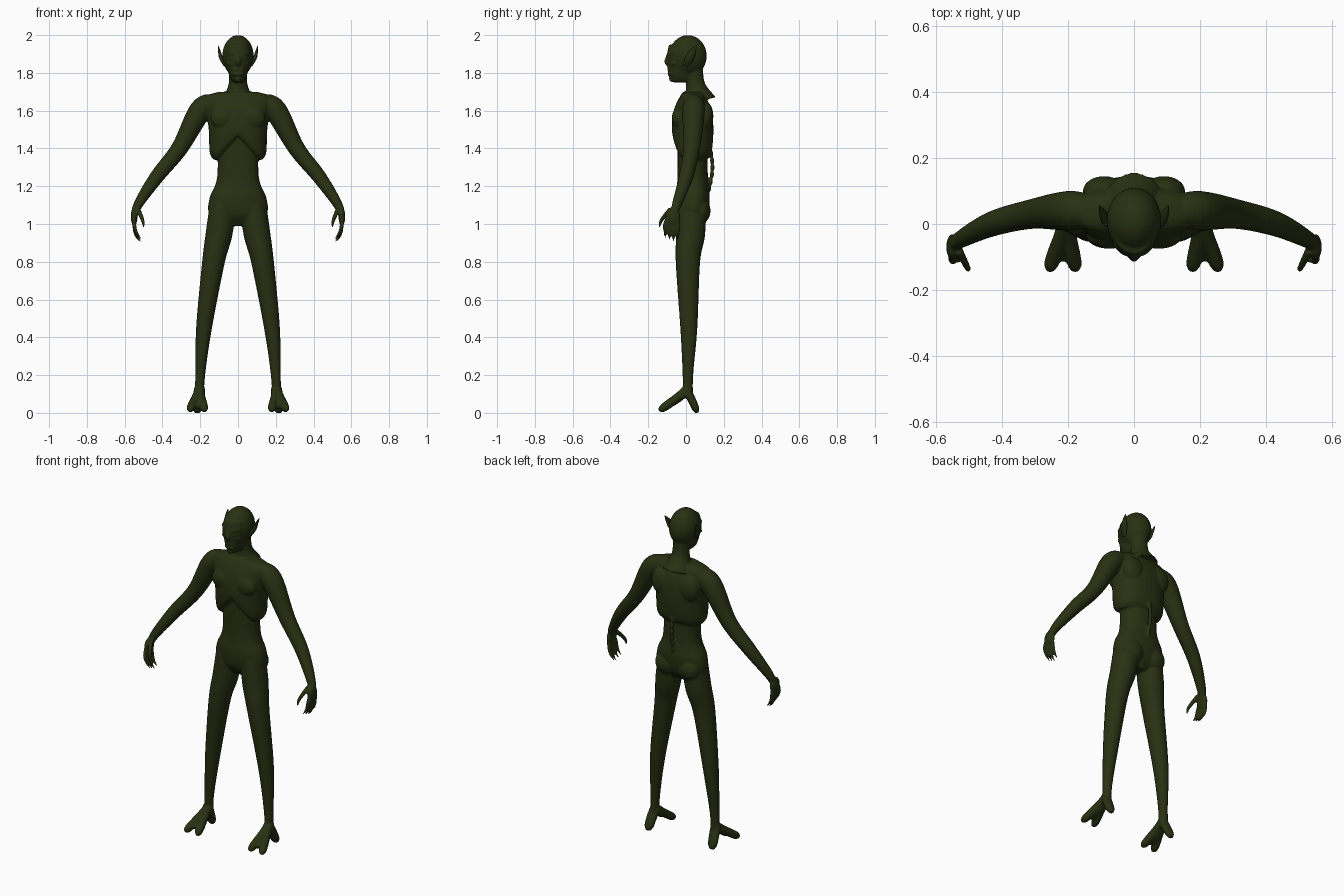
import bpy
import bmesh
import math
from mathutils import Vector, Matrix

default_cube = bpy.data.objects.get("Cube")
if default_cube:
    bpy.data.objects.remove(default_cube, do_unlink=True)

SKIN_COLOUR = (.021, .03, .006, 1)
AXIS_X, AXIS_Y, AXIS_Z = Matrix.Identity(3)
SIDES = {"left": 1, "right": -1}

skin = bpy.data.materials.new("dark olive skin")
skin.use_nodes = True
skin.diffuse_color = SKIN_COLOUR
shader = skin.node_tree.nodes["Principled BSDF"]
shader.inputs["Base Color"].default_value = SKIN_COLOUR
shader.inputs["Roughness"].default_value = .8


def smooth_path(rows, steps=6):
    """Catmull-Rom interpolation through rows of any width."""
    result = []
    last = len(rows) - 1
    for i in range(last):
        before, start = rows[max(i - 1, 0)], rows[i]
        end, after = rows[i + 1], rows[min(i + 2, last)]
        for step in range(steps):
            t = step / steps
            result.append([b + t / 2 * (c - a + t * (2 * a - 5 * b + 4 * c - d
                           + t * (3 * (b - c) + d - a)))
                           for a, b, c, d in zip(before, start, end, after)])
    result.append(list(rows[last]))
    return result


def circle(count):
    for i in range(count):
        angle = math.tau * i / count
        yield math.cos(angle), math.sin(angle)


def skin_rings(bm, rings):
    """Bridge rings of points and close both ends."""
    loops = [[bm.verts.new(point) for point in ring] for ring in rings]
    for low, high in zip(loops, loops[1:]):
        for i in range(len(low)):
            bm.faces.new((low[i - 1], low[i], high[i], high[i - 1]))
    bm.faces.new(loops[0][::-1])
    bm.faces.new(loops[-1])
    return [vert for loop in loops for vert in loop]


def stack(bm, centre_y, rows, power=2.3):
    """Horizontal rounded sections: height, half width, half depth."""
    def rounded(value):
        return math.copysign(abs(value) ** (2 / power), value)
    return skin_rings(bm, [[(width * rounded(c), centre_y + depth * rounded(s), z)
                            for c, s in circle(40)]
                           for z, width, depth in smooth_path(rows)])


def limb(bm, rows, side=1, axis=AXIS_Y, stretch=1):
    """Tube through rows of x, y, z, radius, stretched along the axis."""
    path = smooth_path(rows)
    centres = [Vector((side * x, y, z)) for x, y, z, radius in path]
    rings = []
    for i, centre in enumerate(centres):
        radius = path[i][-1]
        ahead = centres[min(i + 1, len(centres) - 1)]
        tangent = (ahead - centres[max(i - 1, 0)]).normalized()
        along = (axis - tangent * axis.dot(tangent)).normalized()
        across = along.cross(tangent)
        rings.append([centre + radius * (across * c + along * s * stretch)
                      for c, s in circle(20)])
    skin_rings(bm, rings)


def lump(bm, centre, size):
    """Ellipsoid muscle or bone."""
    matrix = Matrix.Translation(centre) @ Matrix.Diagonal((*size, 1))
    bmesh.ops.create_uvsphere(bm, u_segments=24, v_segments=16, radius=1, matrix=matrix)


def finish(bm, name):
    bmesh.ops.recalc_face_normals(bm, faces=bm.faces)
    for face in bm.faces:
        face.smooth = True
    mesh = bpy.data.meshes.new(name)
    bm.to_mesh(mesh)
    bm.free()
    mesh.materials.append(skin)
    thing = bpy.data.objects.new(name, mesh)
    bpy.context.collection.objects.link(thing)
    return thing


body = bmesh.new()

# Rib cage, with its lower front edge raised into an arch
chest = stack(body, .035, [(1.34, .13, .07), (1.38, .15, .1), (1.5, .155, .11),
                           (1.6, .17, .1), (1.67, .18, .07), (1.7, .1, .05)])
for vert in chest:
    if vert.co.y < .03 and vert.co.z < 1.5:
        arch = max(0, 1 - abs(vert.co.x) / .11)
        vert.co.z += (1.5 - vert.co.z) * .75 * arch

# Waist and pelvis
stack(body, .035, [(1.5, .11, .08), (1.25, .11, .08), (1.14, .15, .09),
                   (1.05, .15, .08), (.99, .05, .04)])

# Neck, cranium and jaw
limb(body, [(0, .07, 1.65, .09), (0, .05, 1.74, .05), (0, .04, 1.85, .05)])
lump(body, (0, .01, 1.89), (.083, .1, .11))
stack(body, -.02, [(1.75, .02, .05), (1.77, .04, .065), (1.85, .065, .08),
                   (1.9, .07, .08), (1.95, .06, .07)], power=2)

# Nose and chin
limb(body, [(0, -.09, 1.9, .01), (0, -.1, 1.86, .015), (0, -.09, 1.84, .01)])
lump(body, (0, -.07, 1.77), (.02, .02, .02))

# Spine ridge
for i in range(15):
    t = i / 14
    lump(body, (0, .122 + .018 * math.sin(7 * t - 1), 1.12 + t / 2), (.012, .012, .022))

for side in SIDES.values():
    # Brow, cheekbone and grinning lips
    limb(body, [(0, -.09, 1.89, .01), (.03, -.085, 1.9, .01), (.06, -.06, 1.91, .007)],
         side, AXIS_Z)
    lump(body, (side * .045, -.06, 1.85), (.017, .02, .012))
    for height in (1.795, 1.817):
        limb(body, [(0, -.09, height, .009), (.02, -.085, height, .009),
                    (.04, -.06, height + .01, .004)], side, AXIS_Z)

    # Shoulder blade, chest muscle and buttock
    lump(body, (side * .09, .1, 1.57), (.065, .045, .08))
    lump(body, (side * .075, -.035, 1.56), (.07, .04, .06))
    lump(body, (side * .075, .075, 1.07), (.07, .055, .07))

    # Arm and palm
    limb(body, [(.13, .04, 1.64, .05), (.2, .04, 1.6, .06), (.31, .03, 1.4, .045),
                (.43, 0, 1.25, .038), (.53, -.05, 1.1, .025), (.55, -.07, 1.03, .015)], side)
    lump(body, (side * .55, -.07, 1.04), (.018, .04, .05))

    # Thumb
    limb(body, [(.53, -.08, 1.08, .013), (.505, -.13, 1.02, .01), (.5, -.14, .98, .004)], side)

    # Clawed fingers
    for i, drop in enumerate((.02, .01, 0, .01)):
        y = .022 * i - .11
        limb(body, [(.55, y / 2 - .03, 1.05, .012), (.55, y, 1, .011),
                    (.54, y, .94 + drop, .009), (.515, y, .905 + drop, .003)], side)

    # Leg
    limb(body, [(.08, .03, 1.1, .07), (.1, .025, .95, .071), (.13, .01, .8, .06),
                (.18, .015, .45, .042), (.2, .01, .2, .026), (.205, .01, .08, .026)],
         side, stretch=1.08)

    # Forked foot: two toes, web and heel
    for tip in (.18, .25):
        limb(body, [(.203, .01, .13, .022), (tip / 3 + .137, -.04, .085, .024),
                    (tip, -.12, .027, .022), (tip, -.145, .018, .008)], side, AXIS_X)
    limb(body, [(.205, 0, .1, .015), (.21, -.06, .06, .018), (.214, -.11, .03, .012)],
         side, AXIS_X, stretch=2)
    limb(body, [(.203, 0, .13, .022), (.21, .03, .07, .022), (.214, .05, .025, .02),
                (.214, .06, 0, .01)], side, AXIS_X, stretch=1.4)

# Fuse the anatomy into one soft skin
figure = finish(body, "body")
fuse = figure.modifiers.new("fuse", "REMESH")
fuse.mode = "VOXEL"
fuse.voxel_size = .0055
fuse.use_smooth_shade = True
soften = figure.modifiers.new("soften", "SMOOTH")
soften.factor = .5
soften.iterations = 4

# Pointed ears
for name, side in SIDES.items():
    ear = bmesh.new()
    limb(ear, [(.07, 0, 1.84, .007), (.09, .02, 1.88, .01), (.1, .04, 1.92, .006),
               (.105, .055, 1.945, .001)], side, stretch=2.3)
    finish(ear, name + "_ear")
